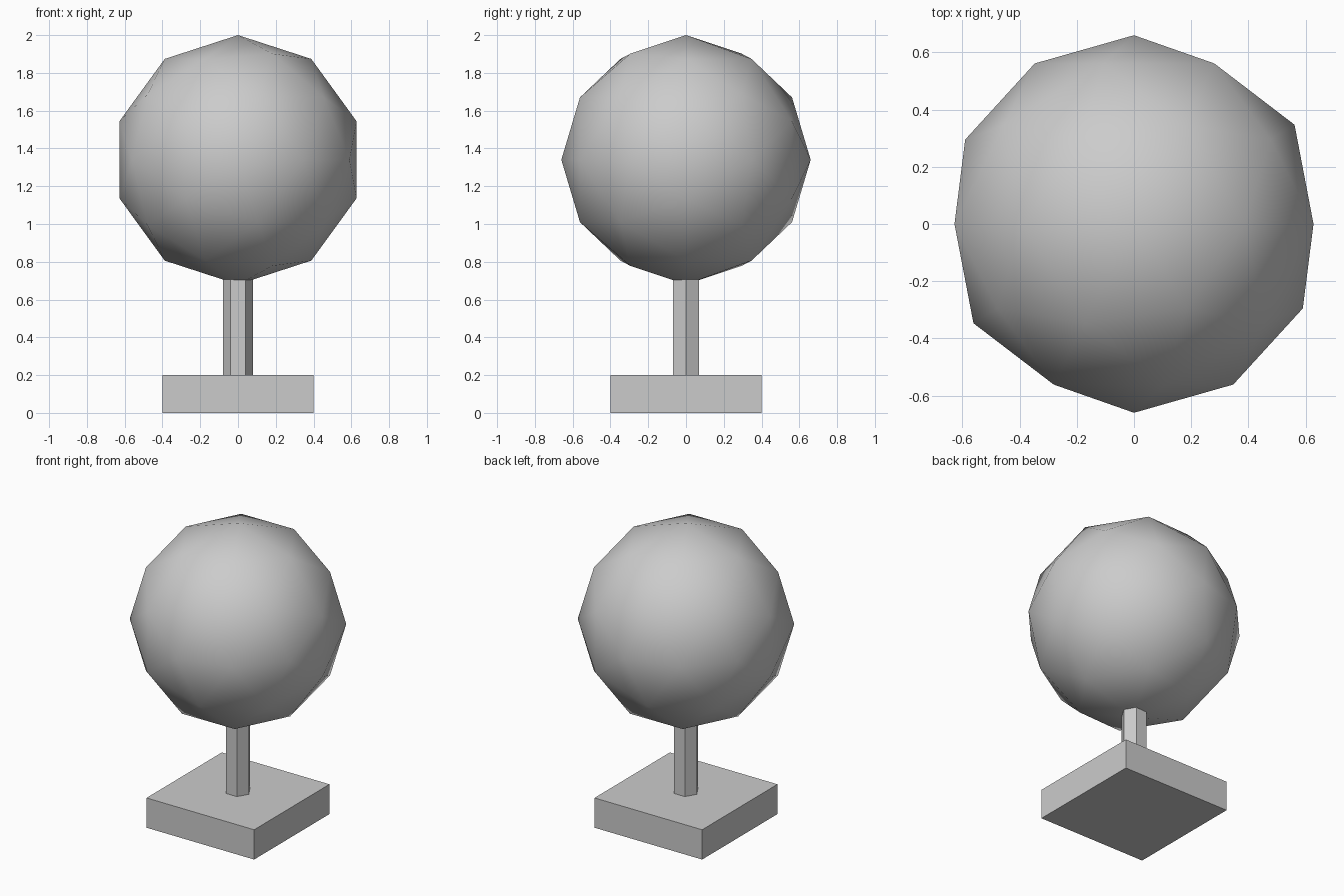
import bpy
import math

if "Cube" in bpy.data.objects:
    bpy.data.objects.remove(bpy.data.objects["Cube"], do_unlink=True)

BASE_W, BASE_H = 0.8, 0.2
BALL_R, BALL_Z = 0.66, 1.34
STEM_R, STEM_TOP = 0.08, 0.75

# One plain grey for everything
grey = bpy.data.materials.new("light_grey")
grey.use_nodes = True
colour = (0.6, 0.6, 0.6, 1)
grey.diffuse_color = colour
grey.node_tree.nodes["Principled BSDF"].inputs["Base Color"].default_value = colour


def finish(name):
    obj = bpy.context.object
    obj.name = obj.data.name = name
    obj.data.materials.append(grey)
    return obj


# Square base block
bpy.ops.mesh.primitive_cube_add(size=1, location=(0, 0, BASE_H / 2))
base = finish("base")
base.scale = (BASE_W, BASE_W, BASE_H)
bpy.ops.object.transform_apply(location=False, rotation=False, scale=True)

# Six-sided stem with corners on the x axis
bpy.ops.mesh.primitive_cylinder_add(
    vertices=6, radius=STEM_R, depth=STEM_TOP - BASE_H,
    location=(0, 0, (STEM_TOP + BASE_H) / 2), rotation=(0, 0, math.radians(30)))
finish("stem")

# Smooth-shaded low-poly ball, its poles lying along y
bpy.ops.mesh.primitive_ico_sphere_add(
    subdivisions=2, radius=BALL_R, location=(0, 0, BALL_Z),
    rotation=(math.radians(90), 0, 0))
finish("ball")
bpy.ops.object.shade_smooth()
